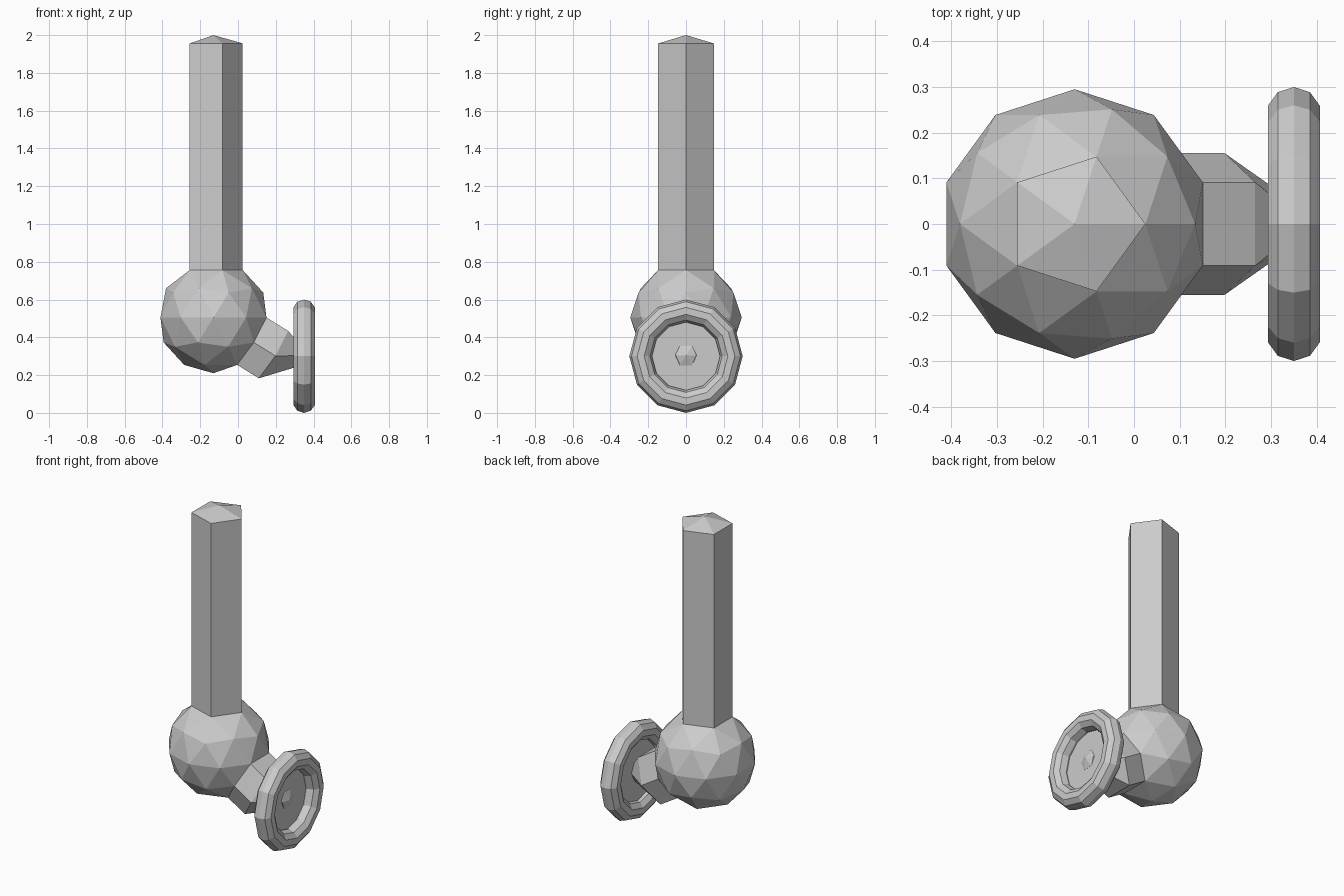
import bpy, bmesh
from math import radians
from mathutils import Vector

old = bpy.data.objects.get("Cube")
if old:
    bpy.data.objects.remove(old, do_unlink=True)

grey = bpy.data.materials.new("plain grey")
grey.use_nodes = True
grey.diffuse_color = (0.6, 0.6, 0.6, 1)
grey.node_tree.nodes["Principled BSDF"].inputs["Base Color"].default_value = (0.6, 0.6, 0.6, 1)

RADIUS = 0.295
BALL = Vector((-0.13, 0, 0.505))
WHEEL = Vector((0.35, 0, 0.3))


def add_object(name, bm, location):
    bmesh.ops.recalc_face_normals(bm, faces=bm.faces)
    mesh = bpy.data.meshes.new(name)
    bm.to_mesh(mesh)
    bm.free()
    mesh.materials.append(grey)
    obj = bpy.data.objects.new(name, mesh)
    obj.location = location
    bpy.context.collection.objects.link(obj)
    return obj


def extrude(bm, faces, offset):
    """Extrude a patch of faces and return its moved faces and vertices."""
    geom = bmesh.ops.extrude_face_region(bm, geom=faces)["geom"]
    verts = [g for g in geom if isinstance(g, bmesh.types.BMVert)]
    bmesh.ops.translate(bm, verts=verts, vec=offset)
    return [g for g in geom if isinstance(g, bmesh.types.BMFace)], verts


def patch(bm, direction):
    """Faces around the vertex lying furthest in a direction."""
    return list(max(bm.verts, key=lambda v: v.co.dot(direction)).link_faces)


# Ball, with the post and axle drawn out of its faces
bm = bmesh.new()
bmesh.ops.create_icosphere(bm, subdivisions=2, radius=RADIUS)
axis = Vector((0.8507, 0, -0.5257))
up = Vector((0.5257, 0, 0.8507))
post_faces = patch(bm, Vector((0, 0, 1)))
axle_faces = patch(bm, axis)
extrude(bm, post_faces, Vector((0, 0, 1.2)))
axle_faces, _ = extrude(bm, axle_faces, axis * 0.135)

# Axle tapers and turns square to the wheel
_, hub = extrude(bm, axle_faces, Vector((0, 0, 0)))
shrink = 0.345
hub_centre = WHEEL - BALL + Vector((0.008, 0, 0.003))
for v in hub:
    depth = v.co.dot(axis) - RADIUS - 0.135
    v.co = hub_centre + shrink * Vector((depth, v.co.y, v.co.dot(up)))
add_object("ball_post_and_axle", bm, BALL)

# Wheel rim
bpy.ops.mesh.primitive_torus_add(
    major_segments=12, minor_segments=10, major_radius=0.24, minor_radius=0.06,
    location=WHEEL, rotation=(0, radians(90), 0))
rim = bpy.context.object
rim.name = "wheel_rim"
rim.data.materials.append(grey)

# Wheel disc
bpy.ops.mesh.primitive_cylinder_add(
    vertices=12, radius=0.195, depth=0.006,
    location=WHEEL - Vector((0.015, 0, 0)), rotation=(0, radians(90), 0))
disc = bpy.context.object
disc.name = "wheel_disc"
disc.data.materials.append(grey)
